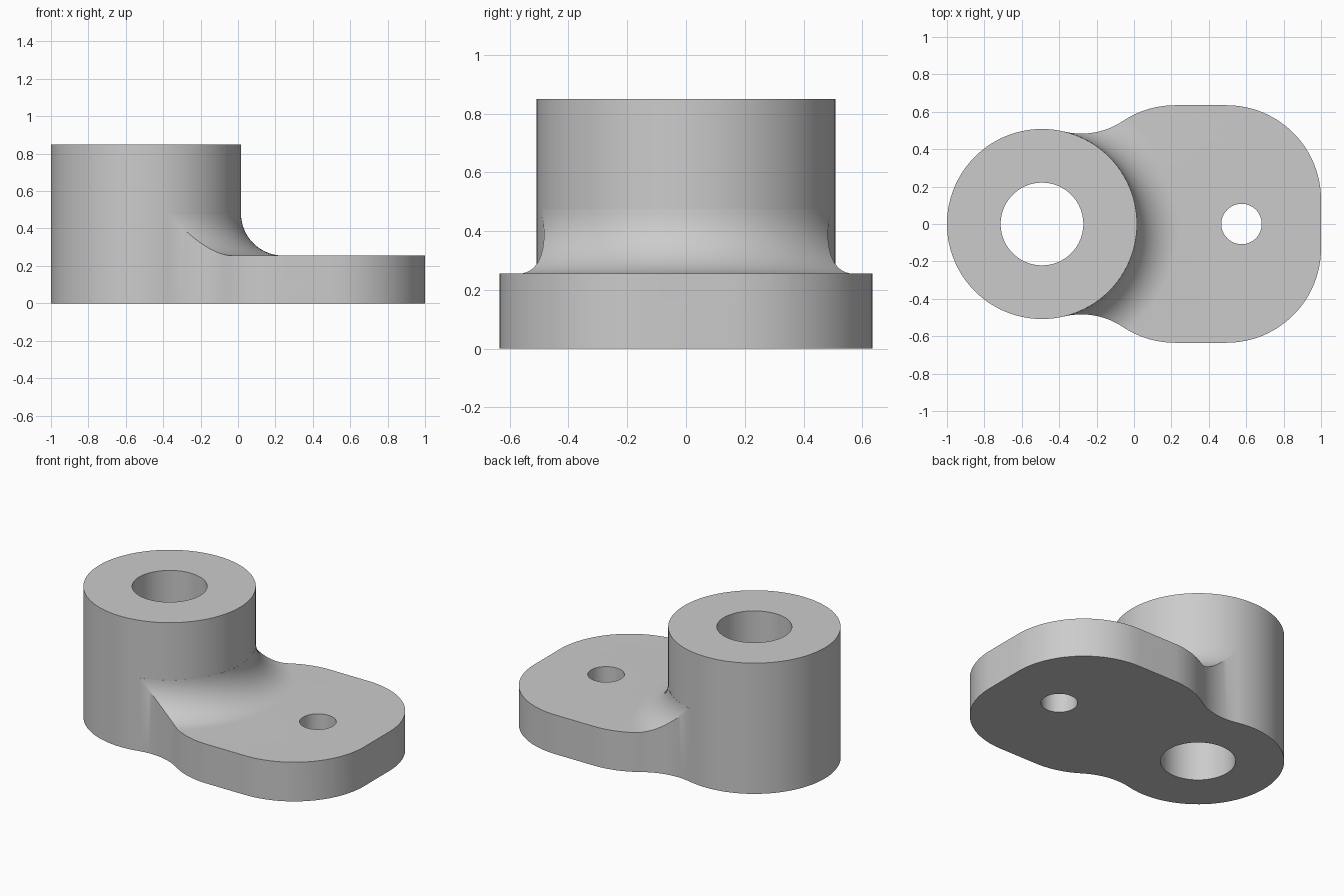
import bpy, bmesh, math
from mathutils import Vector

default = bpy.data.objects.get("Cube")
if default:
    bpy.data.objects.remove(default, do_unlink=True)

BOSS = Vector((-0.492, 0))
BOSS_R, BOSS_H, BORE_R = 0.508, 0.85, 0.221
PLATE_H, BLEND_R = 0.255, 0.225
HALF_W, CORNER_R, NECK_R = 0.635, 0.505, 0.4

grey = bpy.data.materials.new("plain grey")
grey.use_nodes = True
colour = (0.6, 0.6, 0.6, 1)
grey.diffuse_color = colour
grey.node_tree.nodes["Principled BSDF"].inputs["Base Color"].default_value = colour


def make_object(name, bm):
    bmesh.ops.recalc_face_normals(bm, faces=bm.faces)
    mesh = bpy.data.meshes.new(name)
    bm.to_mesh(mesh)
    bm.free()
    mesh.materials.append(grey)
    obj = bpy.data.objects.new(name, mesh)
    bpy.context.collection.objects.link(obj)
    return obj


def prism(name, outline, z0, z1):
    bm = bmesh.new()
    face = bm.faces.new([bm.verts.new((p.x, p.y, z0)) for p in outline])
    top = bmesh.ops.extrude_face_region(bm, geom=[face])["geom"]
    moved = [v for v in top if isinstance(v, bmesh.types.BMVert)]
    bmesh.ops.translate(bm, verts=moved, vec=(0, 0, z1 - z0))
    return make_object(name, bm)


def arc(centre, radius, start, end, steps):
    angles = [start + (end - start) * i / steps for i in range(steps + 1)]
    return [centre + radius * Vector((math.cos(a), math.sin(a))) for a in angles]


def cylinder(name, centre, radius, z0, z1):
    return prism(name, arc(centre, radius, 0, math.tau, 96)[:-1], z0, z1)


def boolean(target, tool, operation):
    mod = target.modifiers.new(operation, 'BOOLEAN')
    mod.operation, mod.solver, mod.object = operation, 'EXACT', tool
    bpy.context.view_layer.objects.active = target
    bpy.ops.object.modifier_apply(modifier=mod.name)
    bpy.data.objects.remove(tool, do_unlink=True)


# Plate outline: rounded corners, with necks tangent to plate and boss
right_c = Vector((1 - CORNER_R, HALF_W - CORNER_R))
left_c = Vector((0.22, HALF_W - CORNER_R))
span = left_c - BOSS
da, db = BOSS_R + NECK_R, CORNER_R + NECK_R
along = (da**2 - db**2 + span.length**2) / (2 * span.length)
unit = span.normalized()
neck_c = BOSS + unit * along + Vector((-unit.y, unit.x)) * math.sqrt(da**2 - along**2)
to_plate, to_boss = left_c - neck_c, BOSS - neck_c
a_plate = math.atan2(to_plate.y, to_plate.x)
a_boss = math.atan2(to_boss.y, to_boss.x)

half = arc(right_c, CORNER_R, 0, math.pi / 2, 24)
half += arc(left_c, CORNER_R, math.pi / 2, a_plate + math.pi, 14)
half += arc(neck_c, NECK_R, a_plate, a_boss, 14)[1:]
half.append(BOSS + (half[-1] - BOSS) * 0.9)
outline = half + [Vector((p.x, -p.y)) for p in reversed(half)]
plate = prism("plate", outline, 0, PLATE_H + BLEND_R - 0.005)

# Revolved cutter leaves the flat plate top and the blend up to the boss
curve = arc(Vector((BOSS_R + BLEND_R, PLATE_H + BLEND_R)), BLEND_R,
            math.pi, math.pi * 1.5, 14)
profile = [Vector((BOSS_R, 1))] + curve + [Vector((2, PLATE_H)), Vector((2, 1))]
bm = bmesh.new()
steps = 128
rings = []
for i in range(steps):
    a = math.tau * i / steps
    rings.append([bm.verts.new((BOSS.x + p.x * math.cos(a), p.x * math.sin(a), p.y))
                  for p in profile])
for i, ring in enumerate(rings):
    after = rings[(i + 1) % steps]
    for j in range(len(profile)):
        k = (j + 1) % len(profile)
        bm.faces.new((ring[j], ring[k], after[k], after[j]))
boolean(plate, make_object("blend_cutter", bm), 'DIFFERENCE')

# Boss joined to the plate, then both through holes
bracket = cylinder("bracket", BOSS, BOSS_R, 0, BOSS_H)
boolean(bracket, plate, 'UNION')
boolean(bracket, cylinder("bore_cutter", BOSS, BORE_R, -0.1, 1), 'DIFFERENCE')
boolean(bracket, cylinder("hole_cutter", Vector((0.575, 0)), 0.108, -0.1, 1), 'DIFFERENCE')

bpy.ops.object.select_all(action='DESELECT')
bracket.select_set(True)
bpy.context.view_layer.objects.active = bracket
bpy.ops.object.shade_smooth_by_angle(angle=math.radians(30))
